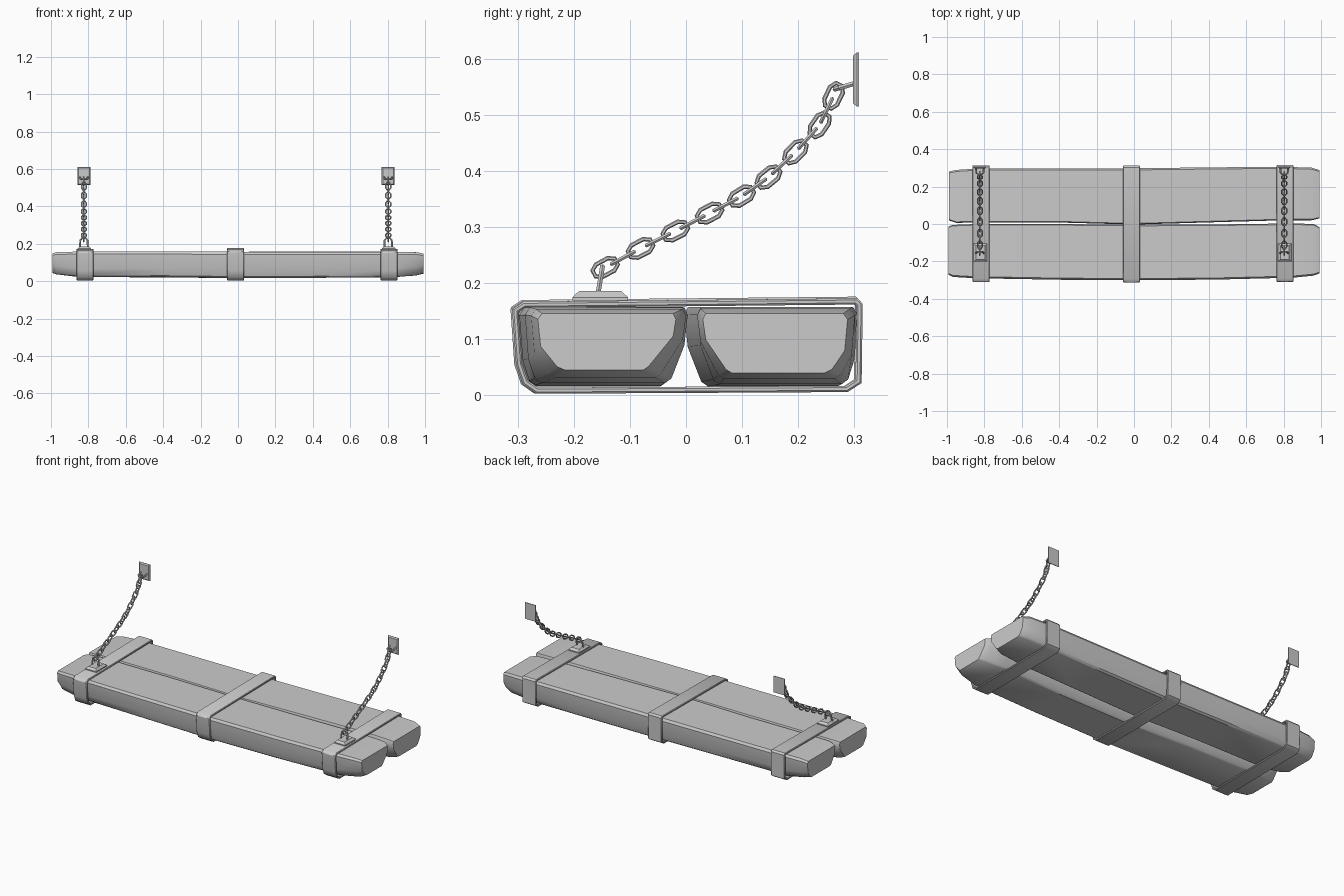
import bpy, bmesh, math
from mathutils import Vector

if "Cube" in bpy.data.objects:
    bpy.data.objects.remove(bpy.data.objects["Cube"])


def make_object(name, bm, smooth=None):
    bmesh.ops.recalc_face_normals(bm, faces=bm.faces)
    mesh = bpy.data.meshes.new(name)
    bm.to_mesh(mesh)
    bm.free()
    ob = bpy.data.objects.new(name, mesh)
    bpy.context.collection.objects.link(ob)
    if smooth:
        bpy.ops.object.select_all(action='DESELECT')
        ob.select_set(True)
        bpy.context.view_layer.objects.active = ob
        bpy.ops.object.shade_smooth_by_angle(angle=math.radians(smooth))
    return ob


def bridge(bm, rings, closed=False):
    n = len(rings[0])
    for i in range(len(rings) - (0 if closed else 1)):
        a, b = rings[i], rings[(i + 1) % len(rings)]
        for j in range(n):
            k = (j + 1) % n
            bm.faces.new((a[j], a[k], b[k], b[j]))
    if not closed:
        bm.faces.new(rings[0])
        bm.faces.new(rings[-1])


# Rough timber planks, lofted through worn cross-sections
def plank(name, stations):
    bm = bmesh.new()
    rings = []
    for x, outer, inner, z0, z1, c in stations:
        profile = [(.03, 1), (.98, 1), (1, .9), (.98, .5 + c), (.90 - c, .06), (.86 - c, 0),
                   (.10 + c, 0), (.06 + c * .8, .06), (.02, .32 + c), (0, .9)]
        rings.append([bm.verts.new((x, outer + (inner - outer) * u, z0 + (z1 - z0) * v))
                      for u, v in profile])
    bridge(bm, rings)
    return make_object(name, bm, 35)


plank("front_plank", [
    (-.993, -.270, -.015, .045, .148, .08), (-.97, -.283, -.005, .036, .155, .05),
    (-.85, -.290, .000, .024, .158, 0), (-.4, -.298, .000, .021, .158, 0),
    (0, -.301, -.004, .016, .157, 0), (.45, -.297, -.002, .018, .157, 0),
    (.85, -.287, .003, .022, .157, 0), (.96, -.276, .000, .032, .154, .06),
    (.993, -.264, -.018, .045, .146, .10)])
plank("back_plank", [
    (-.990, .280, .020, .042, .146, .05), (-.95, .289, .006, .034, .155, .03),
    (-.85, .296, .008, .022, .158, 0), (-.4, .297, .008, .020, .157, 0),
    (0, .298, -.003, .016, .157, 0), (.45, .303, .010, .018, .158, 0),
    (.8, .306, .020, .020, .158, 0), (.95, .301, .020, .030, .155, .03),
    (.993, .288, .030, .040, .146, .06)])

# Metal straps wrapped around both planks
OUTLINE = [(-.270, .003), (.285, .006), (.310, .022), (.312, .164), (.303, .174),
           (-.293, .168), (-.313, .155), (-.306, .055), (-.294, .020)]


def strap(name, x, shift, lift):
    bm = bmesh.new()
    pts = [Vector((y + shift, z + (lift if z > .1 else 0))) for y, z in OUTLINE]
    rings = []
    for i, p in enumerate(pts):
        # inward mitre offset of the strap thickness
        a = (p - pts[i - 1]).normalized()
        b = (pts[(i + 1) % len(pts)] - p).normalized()
        na, nb = Vector((-a.y, a.x)), Vector((-b.y, b.x))
        q = p + (na + nb) * .011 / (1 + na.dot(nb))
        rings.append([bm.verts.new((x + sx * .045, v.x, v.y))
                      for sx, v in ((-1, p), (1, p), (1, q), (-1, q))])
    bridge(bm, rings, True)
    ob = make_object(name, bm, 40)
    mod = ob.modifiers.new("edge_wear", 'BEVEL')
    mod.width, mod.segments, mod.limit_method = .003, 1, 'ANGLE'
    mod.angle_limit = math.radians(60)


strap("strap_left", -.818, .002, -.001)
strap("strap_middle", -.013, 0, .002)
strap("strap_right", .807, .003, -.001)


# Chamfered anchor plates
def plate(name, centre, right, up, out, w, h, t, inset):
    bm = bmesh.new()
    rings = []
    for d, s in ((0, 0), (t * .35, 0), (t, inset)):
        rings.append([bm.verts.new(centre + out * d + right * i * (w / 2 - s) + up * j * (h / 2 - s))
                      for i, j in ((-1, -1), (1, -1), (1, 1), (-1, 1))])
    bridge(bm, rings)
    make_object(name, bm)


# Faceted wire swept along a flat path
def wire(bm, pts, normal, radius, closed, sides=6):
    n = len(pts)
    rings = []
    for i, p in enumerate(pts):
        prev = pts[i - 1] if closed or i else p
        nxt = pts[(i + 1) % n] if closed or i < n - 1 else p
        side = normal.cross((nxt - prev).normalized())
        rings.append([bm.verts.new(p + side * math.cos(t) * radius + normal * math.sin(t) * radius)
                      for t in (2 * math.pi * k / sides for k in range(sides))])
    bridge(bm, rings, closed)


X, Y, Z = Vector((1, 0, 0)), Vector((0, 1, 0)), Vector((0, 0, 1))
LINK = [(.0225, .006), (.012, .0125), (-.012, .0125), (-.0225, .006),
        (-.0225, -.006), (-.012, -.0125), (.012, -.0125), (.0225, -.006)]
BROAD = [(-.144, .228), (-.081, .262), (-.019, .293), (.042, .325), (.099, .355),
         (.147, .389), (.195, .434), (.238, .482), (.263, .534)]


def staple(name, x, base, tip):
    d = tip - base
    pts = [base - X * .021, base + d * .8 - X * .019, tip - X * .010,
           tip + X * .010, base + d * .8 + X * .019, base + X * .021]
    bm = bmesh.new()
    wire(bm, [p + X * x for p in pts], X.cross(d).normalized(), .005, False)
    make_object(name, bm, 30)


# Sagging chains with links alternately turned a quarter
for label, x in (("left", -.824), ("right", .803)):
    bm = bmesh.new()
    broad = [Vector((x, y, z)) for y, z in BROAD]
    centres = []
    for a, b in zip(broad, broad[1:]):
        centres += [a, (a + b) / 2]
    centres.append(broad[-1])
    last = len(centres) - 1
    for i, c in enumerate(centres):
        along = (centres[min(i + 1, last)] - centres[max(i - 1, 0)]).normalized()
        across = X if i % 2 else X.cross(along)
        wire(bm, [c + along * a + across * b for a, b in LINK], along.cross(across), .004, True)
    make_object("chain_" + label, bm, 30)
    plate("strap_plate_" + label, Vector((x + .003, -.153, .169)), X, Y, Z, .072, .099, .017, .012)
    plate("wall_plate_" + label, Vector((x, .308, .563)), X, Z, -Y, .070, .097, .010, .006)
    staple("strap_staple_" + label, x, Vector((0, -.157, .180)), Vector((0, -.149, .229)))
    staple("wall_staple_" + label, x, Vector((0, .304, .557)), Vector((0, .266, .546)))
